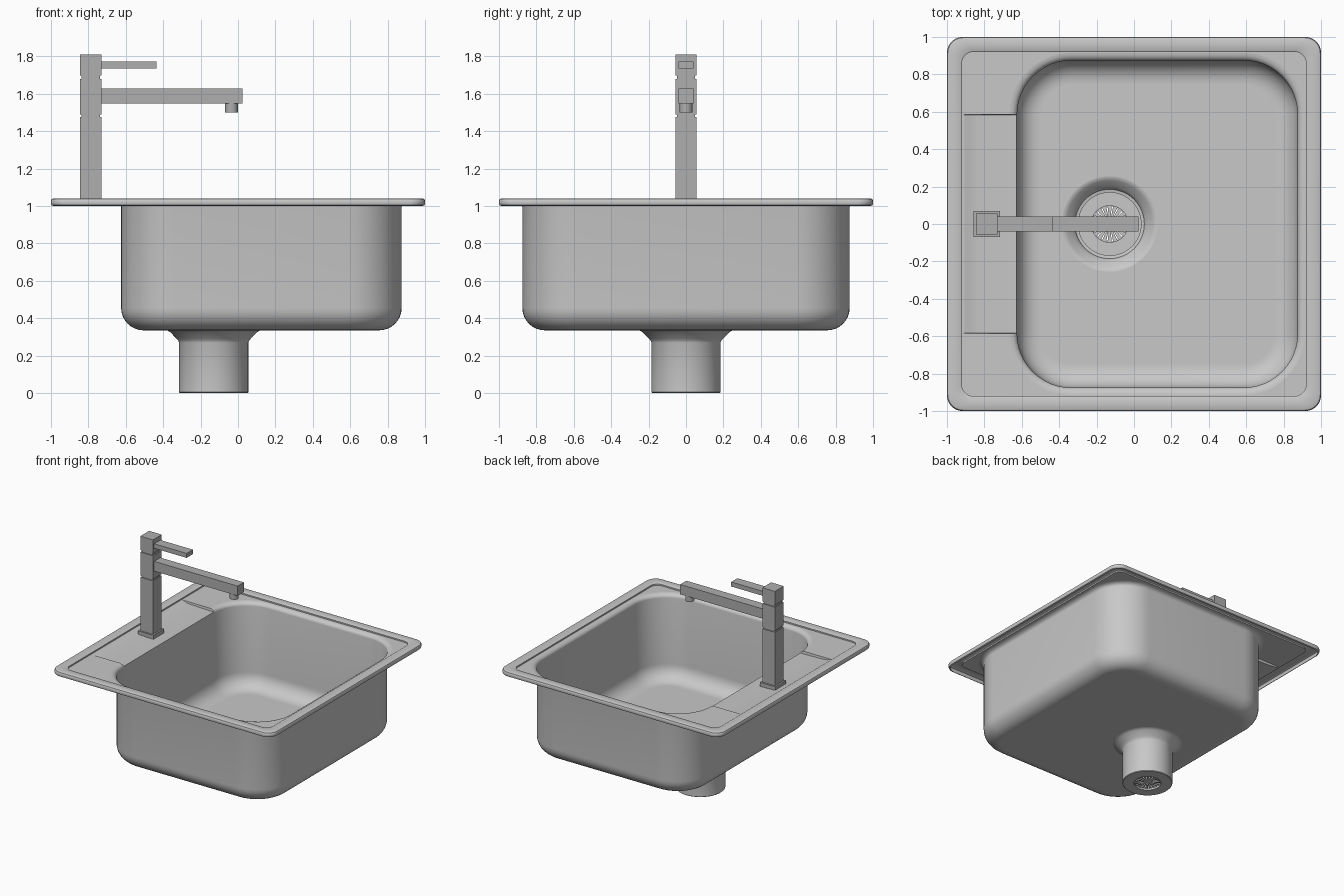
import bpy, bmesh, math
from mathutils import Matrix

if "Cube" in bpy.data.objects:
    bpy.data.objects.remove(bpy.data.objects["Cube"])

DECK, RAMP, FLOOR = 1.025, 1.004, 0.335   # key heights
CX = -0.13                                # drain centre
N = 12                                    # segments per rounded corner


def material(name, v):
    m = bpy.data.materials.new(name)
    m.diffuse_color = (v, v, v, 1)
    m.use_nodes = True
    m.node_tree.nodes["Principled BSDF"].inputs["Base Color"].default_value = m.diffuse_color
    return m


STEEL = material("brushed steel", 0.58)
DARK = material("dark steel", 0.43)


def rounded(x0, x1, y0, y1, r, z, notch=None):
    """Rounded rectangle outline; notch adds two points on the left side."""
    pts = []
    corners = [(x1 - r, y1 - r), (x0 + r, y1 - r), (x0 + r, y0 + r), (x1 - r, y0 + r)]
    for k, (cx, cy) in enumerate(corners):
        for i in range(N + 1):
            a = math.pi / 2 * (k + i / N)
            pts.append((cx + r * math.cos(a), cy + r * math.sin(a), z))
        if k == 1 and notch:
            pts += [(x0, notch, z), (x0, -notch, z)]
    return pts


def circle(r, z, n=64):
    return [(CX + r * math.cos(2 * math.pi * i / n),
             r * math.sin(2 * math.pi * i / n), z) for i in range(n)]


def add_loop(bm, pts):
    return [bm.verts.new(p) for p in pts]


def skin(bm, loops):
    """Quads between successive closed loops; returns the vertex loops."""
    vs = [add_loop(bm, l) for l in loops]
    for a, b in zip(vs, vs[1:]):
        for i in range(len(a)):
            j = (i + 1) % len(a)
            bm.faces.new((a[i], a[j], b[j], b[i]))
    return vs


def fill(bm, *loops):
    """Flat fill between an outer loop and a hole."""
    edges = []
    for l in loops:
        for i in range(len(l)):
            pair = (l[i], l[(i + 1) % len(l)])
            edges.append(bm.edges.get(pair) or bm.edges.new(pair))
    bmesh.ops.triangle_fill(bm, use_beauty=True, use_dissolve=False, edges=edges, normal=(0, 0, 1))


def finish(bm, name, mat, angle=35):
    bmesh.ops.recalc_face_normals(bm, faces=bm.faces)
    me = bpy.data.meshes.new(name)
    bm.to_mesh(me)
    bm.free()
    ob = bpy.data.objects.new(name, me)
    bpy.context.collection.objects.link(ob)
    me.materials.append(mat)
    bpy.ops.object.select_all(action='DESELECT')
    ob.select_set(True)
    bpy.context.view_layer.objects.active = ob
    bpy.ops.object.shade_smooth_by_angle(angle=math.radians(angle))
    return ob


def bowl_loop(off, z):
    """Bowl outline grown outwards by off."""
    return rounded(-0.625 - off, 0.875 + off, -0.875 - off, 0.875 + off,
                   max(0.29 + off, 0.02), z, 0.583)


# rim with rolled edge, and flat recessed deck with a notch for the ramp
bm = bmesh.new()
rim = []
for d, z in [(0.012, 1.0), (0.003, 1.004), (0, 1.012), (0, 1.028), (0.004, 1.036),
             (0.012, 1.04), (0.074, 1.04), (0.08, 1.036), (0.08, DECK)]:
    rim.append(rounded(-1 + d, 1 - d, -1 + d, 1 - d, 0.085 - d * 0.3, z))
outer = skin(bm, rim)[-1]
hole = rounded(-0.665, 0.915, -0.915, 0.915, 0.33, DECK)
k = 2 * (N + 1)
hole[k:k] = [(-0.91, 0.585, DECK), (-0.91, -0.585, DECK)]
fill(bm, outer, add_loop(bm, hole))
finish(bm, "rim_and_deck", STEEL)

# ramp sloping from the deck to the bowl, with side steps
bm = bmesh.new()
prof = [(-0.91, DECK), (-0.895, 1.022), (-0.87, 1.013), (-0.84, 1.009),
        (-0.76, 1.006), (-0.665, RAMP)]
rows = [[bm.verts.new((x, y, zz)) for x, z in prof for zz in [z if s else DECK]]
        for y, s in [(0.585, 0), (0.583, 1), (-0.583, 1), (-0.585, 0)]]
for a, b in zip(rows, rows[1:]):
    for i in range(len(prof) - 1):
        bm.faces.new((a[i], a[i + 1], b[i + 1], b[i]))
bmesh.ops.remove_doubles(bm, verts=bm.verts, dist=0.0005)
finish(bm, "ramp", STEEL)

# bowl: curved lip, walls, floor fillet and floor with drain opening
bm = bmesh.new()
loops = []
for i in range(6):
    a = math.pi / 2 * i / 5
    loops.append(bowl_loop(0.04 * (1 - math.sin(a)), 0.995 + 0.03 * math.cos(a)))
R = 0.12
for i in range(9):
    a = math.pi / 2 * i / 8
    loops.append(bowl_loop(-R * (1 - math.cos(a)), FLOOR + R - R * math.sin(a)))
loops.append(bowl_loop(-R - 0.01, FLOOR))
vs = skin(bm, loops)
for v in bm.verts:   # lower the lip where the ramp runs in
    if v.co.x < -0.6 and abs(v.co.y) < 0.584:
        v.co.z = min(v.co.z, RAMP)
fill(bm, vs[-1], add_loop(bm, circle(0.255, FLOOR)))
finish(bm, "bowl", STEEL)

# drain funnel, pipe and bottom cap
bm = bmesh.new()
skin(bm, [circle(r, z) for r, z in
          [(0.255, FLOOR), (0.245, 0.333), (0.232, 0.325), (0.20, 0.292), (0.19, 0.281),
           (0.185, 0.27), (0.185, 0.004), (0.181, 0), (0.1, 0)]])
finish(bm, "drain", STEEL)

# collar inside the drain
bm = bmesh.new()
skin(bm, [circle(r, z) for r, z in [(0.185, 0.265), (0.168, 0.262), (0.168, 0.25)]])
finish(bm, "drain_collar", STEEL)

# strainer: ring, hub and radial bars
bm = bmesh.new()
skin(bm, [circle(r, z) for r, z in [(0.1, 0.0), (0.1, 0.012), (0.094, 0.012), (0.094, 0.0)]])
bmesh.ops.create_circle(bm, cap_ends=True, segments=24, radius=0.022,
                        matrix=Matrix.Translation((CX, 0, 0.012)))
for i in range(20):
    a = 2 * math.pi * i / 20
    def p(r, t):
        return bm.verts.new((CX + r * math.cos(a + t), r * math.sin(a + t), 0.01))
    bm.faces.new((p(0.02, -0.13), p(0.096, -0.12), p(0.096, 0.12), p(0.02, 0.13)))
finish(bm, "strainer", STEEL)


# tap made of square blocks
def block(name, x0, x1, h, z0, z1):
    bm = bmesh.new()
    bmesh.ops.create_cube(bm, size=1)
    for v in bm.verts:
        v.co = ((x0 + x1) / 2 + v.co.x * (x1 - x0), v.co.y * 2 * h,
                (z0 + z1) / 2 + v.co.z * (z1 - z0))
    finish(bm, name, DARK)


TX = -0.787
for name, h, z0, z1 in [("tap_base", 0.07, 1.005, 1.038), ("tap_column", 0.057, 1.038, 1.475),
                        ("tap_lower_neck", 0.049, 1.475, 1.488), ("tap_body", 0.057, 1.488, 1.68),
                        ("tap_upper_neck", 0.049, 1.68, 1.697), ("tap_head", 0.057, 1.697, 1.81)]:
    block(name, TX - h, TX + h, h, z0, z1)
block("spout", -0.73, 0.025, 0.04, 1.548, 1.628)
block("handle", -0.73, -0.437, 0.04, 1.735, 1.772)

# nozzle under the spout
bm = bmesh.new()
bmesh.ops.create_cone(bm, cap_ends=True, segments=32, radius1=0.034, radius2=0.034, depth=0.05,
                      matrix=Matrix.Translation((-0.035, 0, 1.525)))
finish(bm, "nozzle", DARK)
